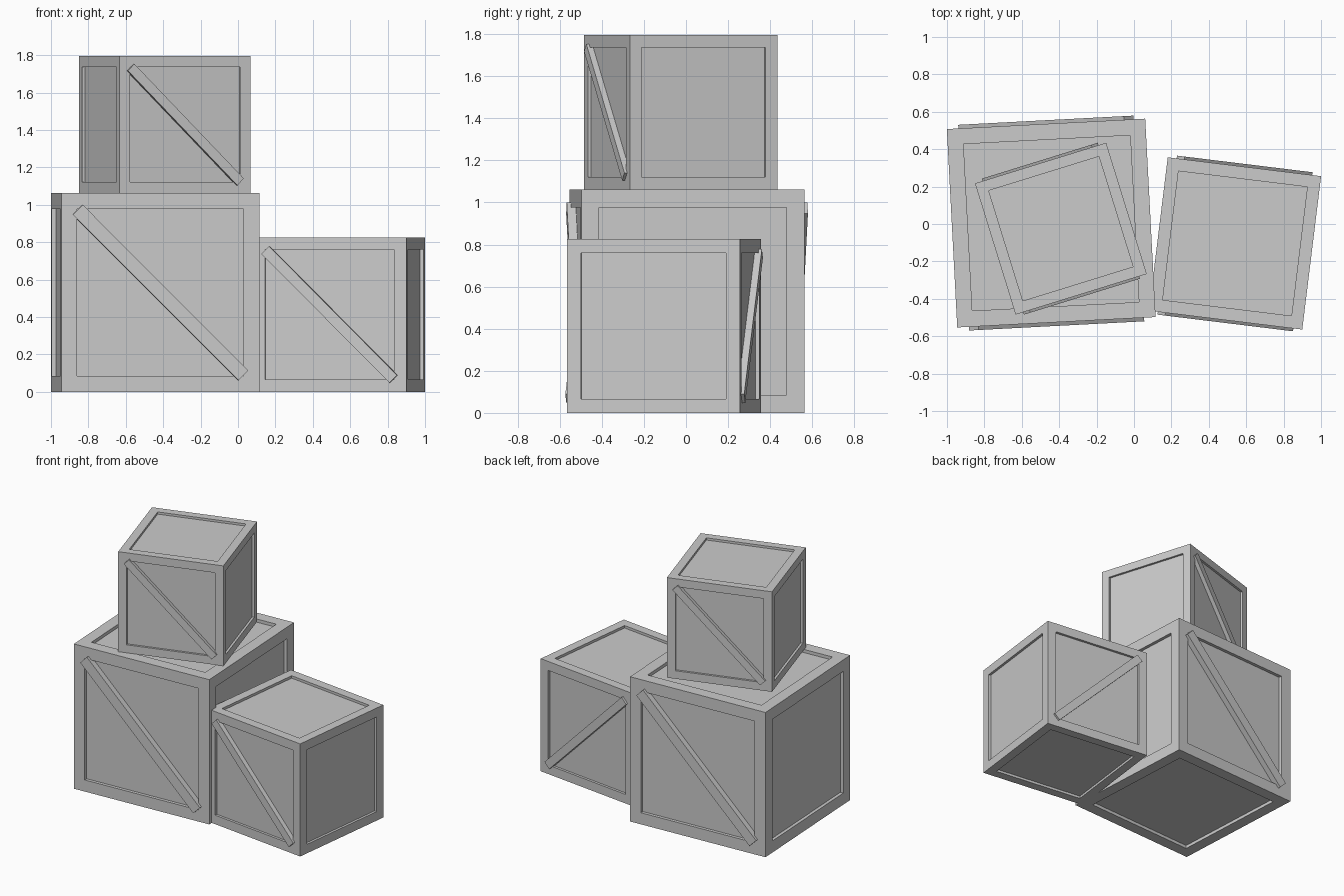
import bpy, bmesh
from math import radians
from mathutils import Matrix, Vector

if "Cube" in bpy.data.objects:
    bpy.data.objects.remove(bpy.data.objects["Cube"])


def finish(bm, name, world):
    mesh = bpy.data.meshes.new(name)
    bmesh.ops.recalc_face_normals(bm, faces=bm.faces)
    bm.to_mesh(mesh)
    bm.free()
    obj = bpy.data.objects.new(name, mesh)
    obj.matrix_world = world
    bpy.context.collection.objects.link(obj)
    return obj


# Unit cube with a sunken panel in each of its six faces
def crate_body(name, world):
    bm = bmesh.new()
    bmesh.ops.create_cube(bm, size=1)
    panels = list(bm.faces)
    bmesh.ops.inset_individual(bm, faces=panels, thickness=0.08, use_even_offset=True)
    sunk = bmesh.ops.extrude_discrete_faces(bm, faces=panels)["faces"]
    for f in sunk:
        c = f.calc_center_median()
        axis = max(range(3), key=lambda i: abs(c[i]))
        shift = Vector((0, 0, 0))
        shift[axis] = -0.022 if c[axis] > 0 else 0.022
        bmesh.ops.translate(bm, verts=f.verts, vec=shift)
    finish(bm, name, world)


# Diagonal plank lying across one face; side is -1 front, 1 back
def brace(name, world, side, tilt):
    bm = bmesh.new()
    m = (Matrix.Translation((0, side * 0.4985, 0))
         @ Matrix.Rotation(radians(tilt), 4, 'Y')
         @ Matrix.Diagonal((1.18, 0.04, 0.07, 1)))
    bmesh.ops.create_cube(bm, size=1, matrix=m)
    finish(bm, name, world)


# name, centre x, centre y, base z, size, turn, tilt of the back brace
crates = [
    ("large_crate", -0.4425, 0.005, 0.0, 1.062, 3, -45),
    ("side_crate", 0.54, -0.104, 0.0, 0.826, -7, 45),
    ("top_crate", -0.391, -0.025, 1.062, 0.734, 17.2, -45),
]
for name, x, y, z, size, turn, back_tilt in crates:
    world = (Matrix.Translation((x, y, z + size / 2))
             @ Matrix.Rotation(radians(turn), 4, 'Z')
             @ Matrix.Scale(size, 4))
    crate_body(name, world)
    brace(name + "_front_brace", world, -1, 45)
    brace(name + "_back_brace", world, 1, back_tilt)
